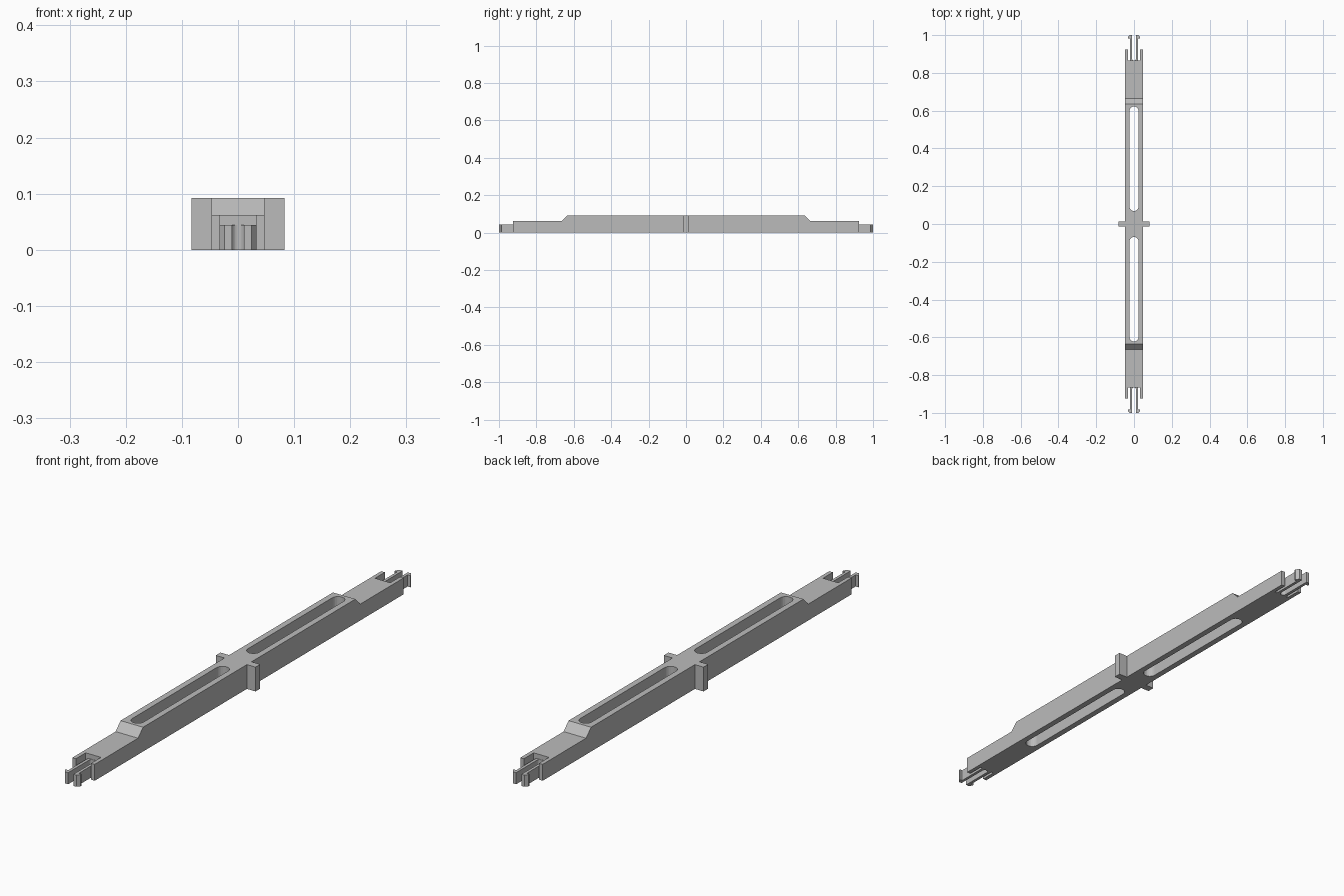
import bpy, bmesh, math
from mathutils import Vector

cube = bpy.data.objects.get("Cube")
if cube:
    bpy.data.objects.remove(cube, do_unlink=True)

grey = bpy.data.materials.new("plain_grey")
grey.use_nodes = True
colour = (0.5, 0.5, 0.5, 1)
grey.diffuse_color = colour
grey.node_tree.nodes["Principled BSDF"].inputs["Base Color"].default_value = colour

HALF_W, TOP, LOW = 0.047, 0.092, 0.062


def prism(name, points, direction):
    """Extrude a flat outline along a direction into a closed solid."""
    bm = bmesh.new()
    face = bm.faces.new([bm.verts.new(p) for p in points])
    moved = bmesh.ops.extrude_face_region(bm, geom=[face])["geom"]
    verts = [v for v in moved if isinstance(v, bmesh.types.BMVert)]
    bmesh.ops.translate(bm, verts=verts, vec=Vector(direction))
    bmesh.ops.recalc_face_normals(bm, faces=bm.faces)
    mesh = bpy.data.meshes.new(name)
    bm.to_mesh(mesh)
    bm.free()
    mesh.materials.append(grey)
    obj = bpy.data.objects.new(name, mesh)
    bpy.context.collection.objects.link(obj)
    return obj


def plan(name, outline, z0, z1):
    return prism(name, [(x, y, z0) for x, y in outline], (0, 0, z1 - z0))


def box(x0, x1, y0, y1):
    return [(x0, y0), (x1, y0), (x1, y1), (x0, y1)]


def arc(cy, r, start, end, steps=12):
    angles = [math.radians(start + (end - start) * i / steps) for i in range(steps + 1)]
    return [(r * math.cos(a), cy + r * math.sin(a)) for a in angles]


def cut(target, cutter):
    mod = target.modifiers.new(cutter.name, "BOOLEAN")
    mod.operation, mod.solver, mod.object = "DIFFERENCE", "EXACT", cutter
    cutter.hide_render = True
    cutter.hide_set(True)


# Main beam with a raised middle and lower ends
half = [(0.924, 0), (0.924, LOW), (0.665, LOW), (0.635, TOP)]
side = half + [(-y, z) for y, z in reversed(half)]
beam = prism("beam", [(-HALF_W, y, z) for y, z in side], (2 * HALF_W, 0, 0))

for s, end in ((-1, "front"), (1, "back")):
    # Long rounded slot through the beam
    r = 0.024
    slot = arc(0.622 - r, r, 0, 180) + arc(0.069 + r, r, 180, 360)
    cut(beam, plan(end + "_slot_cutter", [(x, s * y) for x, y in slot], -0.05, 0.15))

    # Open notch in the end
    notch = box(-0.032, 0.032, 0.865, 1.0)
    cut(beam, plan(end + "_notch_cutter", [(x, s * y) for x, y in notch], -0.05, 0.15))

    # Forked snap clip with a rounded root and barbed tips
    prong = [(0.022, 0.864), (0.022, 0.983), (0.033, 0.983), (0.033, 0.988),
             (0.024, 1.0), (0.011, 1.0)]
    root = arc(0.877, 0.011, 0, -180)
    clip = prong + root + [(-x, y) for x, y in reversed(prong)]
    plan(end + "_clip", [(x, s * y) for x, y in clip], 0, 0.044)

# Side tabs at the middle
for s, name in ((1, "left_tab"), (-1, "right_tab")):
    plan(name, box(s * HALF_W, s * 0.083, -0.014, 0.014), 0, TOP)
